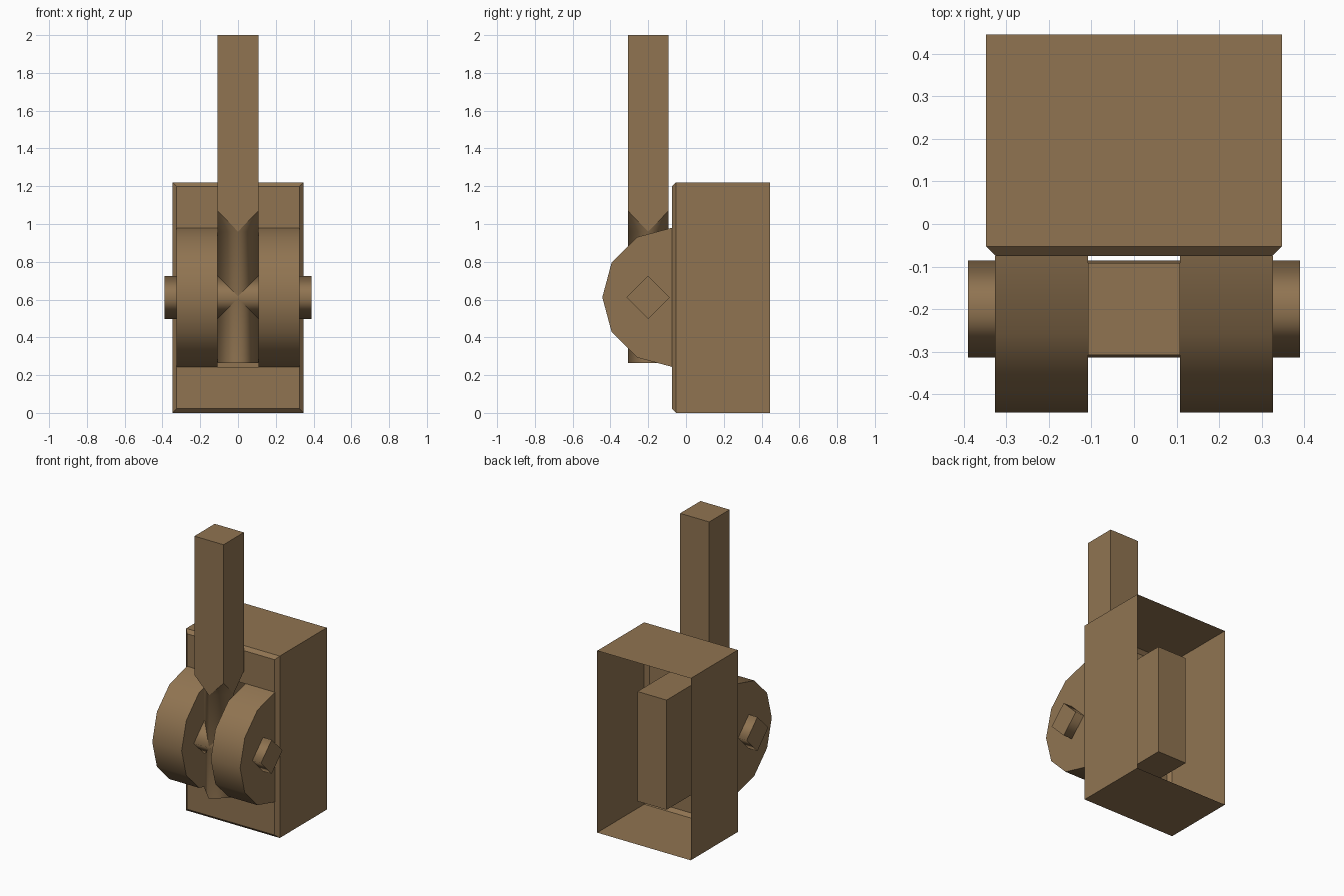
import bpy, bmesh
from math import sin, cos, pi

cube = bpy.data.objects.get("Cube")
if cube:
    bpy.data.objects.remove(cube, do_unlink=True)

brown = bpy.data.materials.new("brown")
brown.use_nodes = True
COLOUR = (0.28, 0.175, 0.083, 1)
brown.diffuse_color = COLOUR
brown.node_tree.nodes["Principled BSDF"].inputs["Base Color"].default_value = COLOUR


def loft(bm, rings, smooth=False):
    """Bridge successive vertex rings of equal length."""
    for a, b in zip(rings, rings[1:]):
        n = len(a)
        for i in range(n):
            j = (i + 1) % n
            bm.faces.new((a[i], a[j], b[j], b[i])).smooth = smooth


def ring(bm, points):
    return [bm.verts.new(p) for p in points]


def finish(bm, name):
    bmesh.ops.recalc_face_normals(bm, faces=bm.faces)
    mesh = bpy.data.meshes.new(name)
    bm.to_mesh(mesh)
    bm.free()
    mesh.materials.append(brown)
    obj = bpy.data.objects.new(name, mesh)
    bpy.context.collection.objects.link(obj)
    return obj


MID = 0.612          # height of the pivot
FRONT = -0.075       # front plane of the housing
LEVER_Y = -0.2       # lever axis
SLOT = 0.108         # half width of slot and lever
RADIUS = 0.368       # cheek radius

# Housing: open-backed shell, chamfered front, slot pushed inward
bm = bmesh.new()
sections = [(0.347, 0.61, 0.445), (0.347, 0.61, FRONT + 0.022),
            (0.325, 0.588, FRONT), (SLOT, RADIUS, FRONT), (SLOT, RADIUS, 0.36)]
rings = [ring(bm, [(sx * w, y, 0.61 + sz * h)
                   for sx, sz in ((-1, -1), (1, -1), (1, 1), (-1, 1))])
         for w, h, y in sections]
loft(bm, rings)
bm.faces.new(rings[-1])
finish(bm, "housing")

# Half-round cheeks on both sides of the slot
for side, name in ((1, "left_cheek"), (-1, "right_cheek")):
    bm = bmesh.new()
    arc = [(FRONT - RADIUS * sin(k * pi / 6), MID - RADIUS * cos(k * pi / 6))
           for k in range(7)]
    inner, outer = [ring(bm, [(side * x, y, z) for y, z in arc])
                    for x in (SLOT, 0.326)]
    for i in range(6):
        bm.faces.new((inner[i], inner[i + 1], outer[i + 1], outer[i])).smooth = True
    bm.faces.new(inner)
    bm.faces.new(outer)
    finish(bm, name)

# Pivot pin with a diamond section
bm = bmesh.new()
ends = [ring(bm, [(x, LEVER_Y + 0.114 * cos(k * pi / 2), MID + 0.114 * sin(k * pi / 2))
                  for k in range(4)]) for x in (-0.39, 0.39)]
loft(bm, ends, True)
for end in ends:
    bm.faces.new(end)
finish(bm, "pivot_pin")

# Lever: diamond shaft growing into a square handle
bm = bmesh.new()


def diamond(z):
    return ring(bm, [(SLOT * cos(k * pi / 2), LEVER_Y + SLOT * sin(k * pi / 2), z)
                     for k in range(4)])


def square(z):
    return ring(bm, [(sx * SLOT, LEVER_Y + sy * SLOT, z)
                     for sx, sy in ((1, 1), (-1, 1), (-1, -1), (1, -1))])


foot, neck, corner, top = diamond(0.265), diamond(0.96), square(1.07), square(2.0)
loft(bm, [foot, neck], True)
for k in range(4):
    bm.faces.new((neck[k], neck[(k + 1) % 4], corner[k])).smooth = True
    bm.faces.new((neck[k], corner[k], top[k], top[k - 1], corner[k - 1]))
bm.faces.new(foot)
bm.faces.new(top)
finish(bm, "lever")
